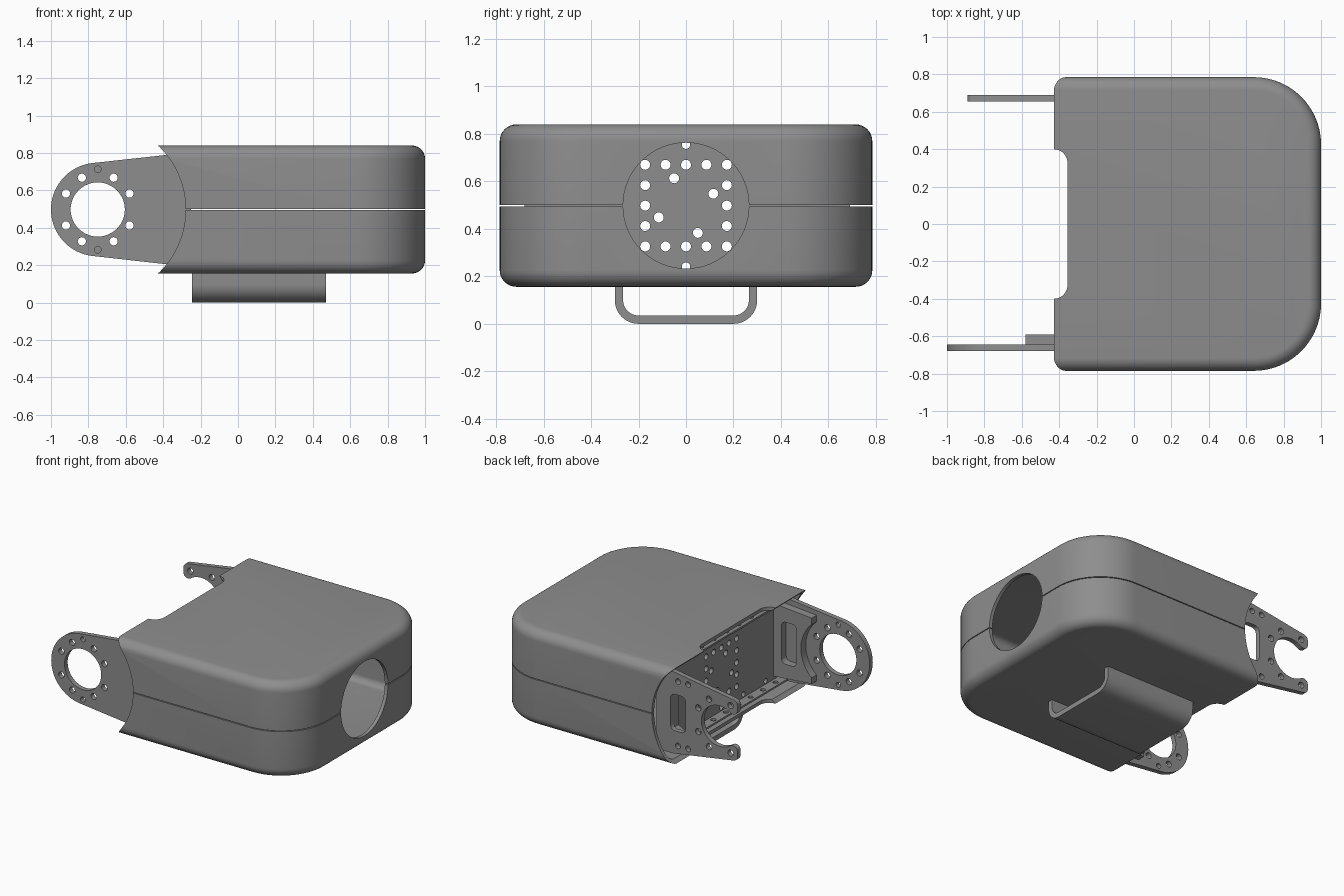
import bpy, bmesh
from math import sin, cos, radians, pi
from mathutils import Matrix

if "Cube" in bpy.data.objects:
    bpy.data.objects.remove(bpy.data.objects["Cube"])

CX, CZ = -0.75, 0.498                     # pivot axis of the bracket rings
FRONT = Matrix(((1, 0, 0, 0), (0, 0, -1, 0), (0, 1, 0, 0), (0, 0, 0, 1)))  # profile in x,z
SIDE = Matrix(((0, 0, 1, 0), (1, 0, 0, 0), (0, 1, 0, 0), (0, 0, 0, 1)))    # profile in y,z
TOP = Matrix.Identity(4)                                                  # profile in x,y

# One dark grey for every part
grey = bpy.data.materials.new("dark_grey")
grey.diffuse_color = (0.27, 0.27, 0.27, 1)
grey.use_nodes = True
grey.node_tree.nodes["Principled BSDF"].inputs["Base Color"].default_value = grey.diffuse_color


def arc(cx, cy, r, a0, a1, n=16):
    return [(cx + r * cos(radians(a0 + (a1 - a0) * i / n)),
             cy + r * sin(radians(a0 + (a1 - a0) * i / n))) for i in range(n + 1)]


def circle(x, y, r, n=20):
    return arc(x, y, r, 0, 360, n)[:-1]


def rounded(x0, x1, y0, y1, r):
    return (arc(x1 - r, y1 - r, r, 0, 90, 6) + arc(x0 + r, y1 - r, r, 90, 180, 6)
            + arc(x0 + r, y0 + r, r, 180, 270, 6) + arc(x1 - r, y0 + r, r, 270, 360, 6))


def finish(ob):
    ob.data.materials.clear()
    ob.data.materials.append(grey)
    bpy.ops.object.select_all(action='DESELECT')
    ob.select_set(True)
    bpy.context.view_layer.objects.active = ob
    bpy.ops.object.shade_smooth_by_angle(angle=radians(30))


def plate(name, loops, matrix, lo, hi):
    """Extrude an outline with holes from lo to hi along the profile's normal."""
    cu = bpy.data.curves.new(name, 'CURVE')
    cu.dimensions, cu.fill_mode, cu.extrude = '2D', 'BOTH', (hi - lo) / 2
    for pts in loops:
        sp = cu.splines.new('POLY')
        sp.points.add(len(pts) - 1)
        for p, (x, y) in zip(sp.points, pts):
            p.co = (x, y, 0, 1)
        sp.use_cyclic_u = True
    tmp = bpy.data.objects.new(name + "_curve", cu)
    bpy.context.collection.objects.link(tmp)
    me = bpy.data.meshes.new_from_object(tmp.evaluated_get(bpy.context.evaluated_depsgraph_get()))
    bpy.data.objects.remove(tmp)
    me.transform(matrix @ Matrix.Translation((0, 0, (lo + hi) / 2)))
    bm = bmesh.new()
    bm.from_mesh(me)
    bmesh.ops.remove_doubles(bm, verts=bm.verts, dist=1e-5)
    bmesh.ops.recalc_face_normals(bm, faces=bm.faces)
    bm.to_mesh(me)
    bm.free()
    ob = bpy.data.objects.new(name, me)
    bpy.context.collection.objects.link(ob)
    finish(ob)
    return ob


# Cutters: round end clearance, cable port, notch in the open edge
cutters = [
    plate("end_cutter", [circle(CX, CZ, 0.47, 128)], FRONT, -1, 1),
    plate("port_cutter", [circle(0, CZ, 0.265, 64)], SIDE, 0.8, 1.2),
    plate("notch_cutter", [[(-0.6, -0.4)] + arc(-0.43, -0.325, 0.075, -90, 0, 10)
                           + arc(-0.43, 0.325, 0.075, 0, 90, 10) + [(-0.6, 0.4)]], TOP, -0.1, 1.1)]


# Housing halves: lofted hollow shell with rounded corners
def outline(inset):
    r, y = 0.36 - inset, 0.785 - inset
    return ([(-0.6 + inset, -y)] + arc(0.64, -0.425, r, -90, 0, 20)
            + arc(0.64, 0.425, r, 0, 90, 20) + [(-0.6 + inset, y)])


def shell(name, sign):
    thick, edge, wall = 0.025, 0.07, 0.272
    ri = edge - thick
    steps = [pi / 2 * i / 8 for i in range(9)]
    outer = [(0, 0.003)] + [(edge * (1 - cos(a)), wall + edge * sin(a)) for a in steps]
    inner = [(thick, 0.003)] + [(thick + ri * (1 - cos(a)), wall + ri * sin(a)) for a in steps]
    bm = bmesh.new()

    def rings(ls):
        return [[bm.verts.new((x, y, CZ + sign * h)) for x, y in outline(i)] for i, h in ls]

    def bridge(a, b):
        for i in range(len(a)):
            j = (i + 1) % len(a)
            bm.faces.new((a[i], a[j], b[j], b[i]))
    out, inn = rings(outer), rings(inner)
    for stack in (out, inn):
        for a, b in zip(stack, stack[1:]):
            bridge(a, b)
        bm.faces.new(stack[-1])
    bridge(out[0], inn[0])
    bmesh.ops.recalc_face_normals(bm, faces=bm.faces)
    me = bpy.data.meshes.new(name)
    bm.to_mesh(me)
    bm.free()
    ob = bpy.data.objects.new(name, me)
    bpy.context.collection.objects.link(ob)
    bpy.context.view_layer.objects.active = ob
    for c in cutters:
        mod = ob.modifiers.new(c.name, 'BOOLEAN')
        mod.operation, mod.solver, mod.object = 'DIFFERENCE', 'EXACT', c
        bpy.ops.object.modifier_apply(modifier=mod.name)
    finish(ob)


shell("upper_housing", 1)
shell("lower_housing", -1)
for c in cutters:
    bpy.data.objects.remove(c)

# Ring bracket on the front side
ring_holes = [(sx * a, sz * b) for sx in (-1, 1) for sz in (-1, 1)
              for a, b in ((0.17, 0.085), (0.085, 0.17))]
holes = [circle(CX + x, CZ + z, 0.022) for x, z in ring_holes]
holes += [circle(CX, CZ + s * 0.215, 0.018) for s in (-1, 1)]
ring = [(-0.25, 0.205), (-0.25, 0.79), (-0.38, 0.79)] + arc(CX, CZ, 0.25, 97, 263, 40) + [(-0.38, 0.205)]
plate("ring_bracket", [ring, circle(CX, CZ, 0.145, 48)] + holes, FRONT, 0.645, 0.68)

# Raised frames on the inside of both brackets
window = rounded(-0.46, -0.34, 0.35, 0.65, 0.035)
frame = ([(-0.28, 0.24), (-0.28, 0.76), (-0.58, 0.735)] + arc(CX, CZ, 0.255, 48, -48, 20)
         + [(-0.58, 0.265)])
plate("ring_bracket_frame", [frame, window], FRONT, 0.59, 0.645)
plate("fork_bracket_frame", [[(-0.28, 0.24), (-0.28, 0.76), (-0.42, 0.75), (-0.42, 0.66), (-0.36, 0.63),
                              (-0.36, 0.37), (-0.42, 0.34), (-0.42, 0.25)]], FRONT, -0.655, -0.6)

# Open fork bracket on the back side
tip = arc(-0.855, 0.68, 0.035, 98, 180, 8) + arc(-0.855, 0.645, 0.035, 180, 290, 8)
fork = ([(-0.25, 0.205), (-0.25, 0.79), (-0.38, 0.79)] + tip + arc(CX, CZ, 0.145, 126, -126, 32)
        + [(x, 2 * CZ - z) for x, z in reversed(tip)] + [(-0.38, 0.205)])
fork_holes = [circle(CX + x, CZ + z, 0.022) for x, z in ring_holes if x > -0.1]
fork_holes += [circle(x, CZ + s * 0.23, 0.02) for x in (-0.5, -0.42) for s in (-1, 1)]
plate("fork_bracket", [fork, rounded(-0.48, -0.36, 0.37, 0.63, 0.035)] + fork_holes,
      FRONT, -0.69, -0.655)

# Cross plate with its square hole pattern
grid = [(i * 0.086, j * 0.086) for i in range(-2, 3) for j in range(-2, 3) if 2 in (abs(i), abs(j))]
grid += [(-0.05, 0.115), (0.115, 0.05), (0.05, -0.115), (-0.115, -0.05)]
cross_holes = [circle(y, CZ + z, 0.021) for y, z in grid]
cross_holes += [circle(y, CZ + s * 0.257, 0.018) for y in (-0.5, -0.25, 0, 0.25, 0.5) for s in (-1, 1)]
plate("cross_plate", [[(-0.65, 0.205), (0.66, 0.205), (0.66, 0.79), (-0.65, 0.79)]] + cross_holes,
      SIDE, -0.28, -0.25)

# Flanges along the top and bottom of the cross plate
for name, z in (("top_flange", 0.777), ("bottom_flange", 0.205)):
    plate(name, [[(-0.35, -0.65), (-0.27, -0.65), (-0.27, 0.66), (-0.35, 0.66)]]
          + [circle(-0.315, k * 0.14, 0.018) for k in range(-4, 5)], TOP, z, z + 0.013)

# Belt loop under the housing
loop = ([(-0.3, 0.165)] + arc(-0.2, 0.1, 0.1, 180, 270, 12) + arc(0.2, 0.1, 0.1, 270, 360, 12)
        + [(0.3, 0.165), (0.265, 0.165)] + arc(0.2, 0.1, 0.065, 360, 270, 12)
        + arc(-0.2, 0.1, 0.065, 270, 180, 12) + [(-0.265, 0.165)])
plate("bottom_loop", [loop], SIDE, -0.245, 0.47)
